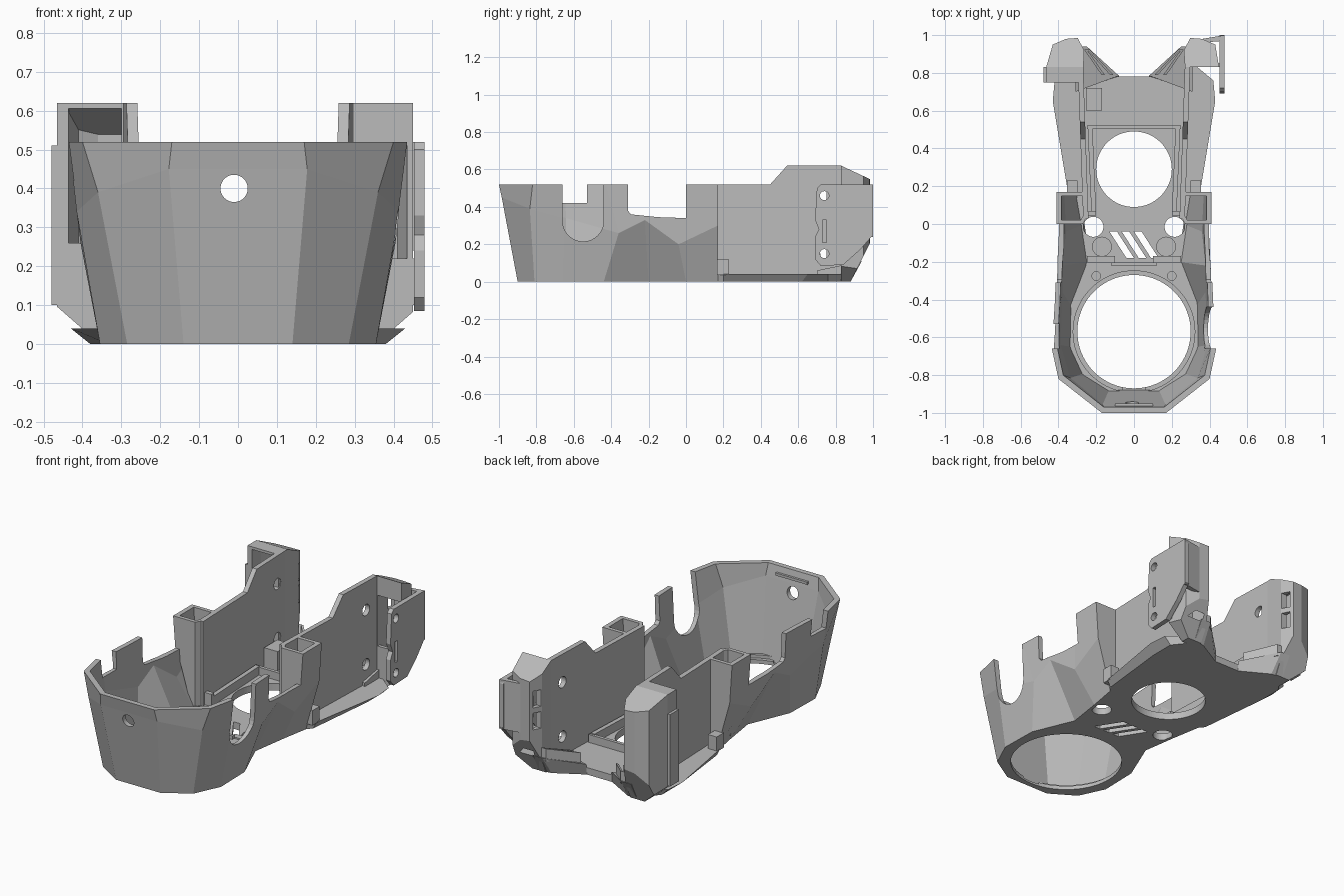
import bpy, bmesh, math
from mathutils import Vector

cube = bpy.data.objects.get("Cube")
if cube:
    bpy.data.objects.remove(cube, do_unlink=True)

GREY = (0.5, 0.5, 0.5, 1)
mat = bpy.data.materials.new("light_grey_plastic")
mat.use_nodes = True
mat.diffuse_color = GREY
mat.node_tree.nodes["Principled BSDF"].inputs["Base Color"].default_value = GREY


def loft(name, rings):
    """Closed solid through rings of equal point count."""
    bm = bmesh.new()
    loops = [[bm.verts.new(p) for p in r] for r in rings]
    n = len(loops[0])
    for a, b in zip(loops, loops[1:]):
        for i in range(n):
            j = (i + 1) % n
            bm.faces.new((a[i], a[j], b[j], b[i]))
    bm.faces.new(loops[0])
    bm.faces.new(loops[-1])
    bmesh.ops.recalc_face_normals(bm, faces=bm.faces)
    me = bpy.data.meshes.new(name)
    bm.to_mesh(me)
    bm.free()
    me.materials.append(mat)
    ob = bpy.data.objects.new(name, me)
    bpy.context.collection.objects.link(ob)
    return ob


def prism(name, pts, axis, lo, hi):
    """Extrude a 2D profile along x, y or z."""
    put = {"x": lambda p, t: (t, p[0], p[1]),
           "y": lambda p, t: (p[0], t, p[1]),
           "z": lambda p, t: (p[0], p[1], t)}[axis]
    return loft(name, [[put(p, t) for p in pts] for t in (lo, hi)])


def box(name, x, y, z):
    return prism(name, [(x[0], y[0]), (x[1], y[0]), (x[1], y[1]), (x[0], y[1])], "z", *z)


def disc(a, b, r, n=48):
    return [(a + r * math.cos(2 * math.pi * i / n), b + r * math.sin(2 * math.pi * i / n))
            for i in range(n)]


def cut(ob, cutters):
    """Subtract the cutters, bake the result and drop the cutters."""
    for c in cutters:
        c.hide_render = True
        m = ob.modifiers.new("cut", "BOOLEAN")
        m.operation, m.solver, m.object = "DIFFERENCE", "EXACT", c
    bpy.context.view_layer.update()
    dg = bpy.context.evaluated_depsgraph_get()
    me = bpy.data.meshes.new_from_object(ob.evaluated_get(dg))
    ob.modifiers.clear()
    ob.data = me
    for c in cutters:
        bpy.data.objects.remove(c, do_unlink=True)


def trim(ob, point, normal):
    """Slice off the part of a solid in front of a plane."""
    bm = bmesh.new()
    bm.from_mesh(ob.data)
    geom = bm.verts[:] + bm.edges[:] + bm.faces[:]
    bmesh.ops.bisect_plane(bm, geom=geom, plane_co=Vector(point),
                           plane_no=Vector(normal), clear_outer=True)
    bmesh.ops.holes_fill(bm, edges=[e for e in bm.edges if e.is_boundary])
    bmesh.ops.recalc_face_normals(bm, faces=bm.faces)
    bm.to_mesh(ob.data)
    bm.free()


def flip(pts, s):
    return [(s * p[0], *p[1:]) for p in pts]


# Faceted front shell, given as half outlines from the rear to the front
low = [(.31, .17), (.28, 0), (.25, -.2), (.35, -.44), (.355, -.66), (.285, -.81), (.14, -.9)]
mid = [(.395, .17, .3), (.385, -.04, .2), (.405, -.22, .33), (.405, -.36, .26),
       (.415, -.65, .34), (.36, -.835, .39), (.178, -.985, .45)]
top = [(.41, .17), (.41, 0), (.41, -.2), (.42, -.43), (.435, -.66), (.40, -.82), (.17, -1)]


def shell_ring(half):
    outer = half + flip(half, -1)[::-1]
    inner = [(x * .935, y if y > -.5 else -.5 + (y + .5) * .94, z) for x, y, z in outer]
    return outer + inner[::-1]


shell = loft("front_shell", [shell_ring([(*p, 0) for p in low]), shell_ring(mid),
                             shell_ring([(*p, .52) for p in top])])
arc = [(-.55 + .11 * math.cos(a), .325 + .11 * math.sin(a))
       for a in [math.pi * (1 + i / 16) for i in range(17)]]
dip = [(-.31, .6), (-.31, .38), (-.295, .36), (-.15, .345), (0, .34), (0, .6)]
cut(shell, [
    prism("side_u_notch", [(-.66, .6)] + arc + [(-.44, .6)], "x", .2, .6),
    prism("side_step_notch", [(-.66, .6), (-.66, .42), (-.53, .42), (-.53, .6)], "x", -.6, -.2),
    prism("left_dip", dip, "x", .2, .6),
    prism("right_dip", dip, "x", -.6, -.2),
    prism("front_hole", disc(-.01, .4, .035), "y", -1.2, -.8),
])
box("front_inner_rail", (-.1, .1), (-.975, -.95), (.47, .485))

# Floor plate with a flared rear ledge
rear_low = [(.08, .78), (.30, .86), (.38, .76), (.38, .62), (.335, .2)]
rear_top = [(.08, .78), (.30, .86), (.42, .76), (.43, .65), (.355, .2)]


def floor_ring(rear, z):
    half = rear + low
    return [(x, y, z) for x, y in half + flip(half, -1)[::-1]]


floor = loft("floor_plate", [floor_ring(rear_low, 0), floor_ring(rear_top, .04)])
holes = [prism("fan_hole", disc(0, -.57, .3, 80), "z", -.1, .2),
         prism("fan_step", disc(0, -.57, .322, 80), "z", .022, .2),
         prism("rear_hole", disc(0, .29, .2, 80), "z", -.1, .2),
         box("front_drain", (-.06, .06), (-.885, -.865), (.012, .2))]
for s in (-1, 1):
    holes.append(prism("bolt_hole", disc(s * .215, -.015, .053), "z", -.1, .2))
    holes.append(prism("bolt_seat", disc(s * .17, -.12, .05), "z", .025, .2))
    holes.append(prism("small_seat", disc(s * .2, -.275, .023, 24), "z", .025, .2))
for i in (-1, 0, 1):
    x = i * .065
    holes.append(prism("vent", [(x - .065, -.04), (x - .025, -.04), (x + .065, -.18),
                                (x + .025, -.18)], "z", -.1, .2))
cut(floor, holes)

# Low ribs on the floor
box("middle_rib", (-.12, .12), (-.222, -.205), (.03, .06))
box("rear_cross_bar", (-.25, .25), (.503, .522), (.03, .085))
box("switch_block", (-.255, -.17), (.6, .72), (.03, .15))

wall_profile = [(.03, .03), (.03, .52), (.45, .52), (.54, .62), (.83, .62),
                (.92, .578), (.92, .1), (.88, .03)]

for s, side in ((1, "left"), (-1, "right")):
    # Long inner side wall, slightly splayed to the rear
    wall = loft(side + "_inner_wall", [[(s * (.24 + .035 * y + t), y, z) for y, z in wall_profile]
                                       for t in (0, .028)])
    lo, hi = sorted((s * .2, s * .305))
    cut(wall, [prism("screw_hole", disc(.735, z, .032, 24), "x", lo, hi) for z in (.46, .15)])

    # Hollow post where the shell meets the wall
    for part, y, x in (("front", 0, .272), ("rear", .148, .25)):
        prism(f"{side}_post_{part}", flip([(x, .03), (.295, .03), (.375, .3), (.4, .52),
                                           (x, .52)], s), "y", y, y + .022)
    prism(side + "_post_corner", flip([(.272, 0), (.295, 0), (.265, .05), (.242, .05)], s),
          "z", .03, .52)
    box(side + "_post_gusset", sorted((s * .3, s * .355)), (.165, .23), (.035, .12))

    # Rails beside the rear hole
    loft(side + "_rail", [[(s * x, y, z) for x, y in
                           ((.2, .05), (.225, .05), (.245, .51), (.22, .51))] for z in (.03, .09)])
    box(side + "_rail_foot", sorted((s * .2, s * .27)), (.045, .07), (.03, .11))
    box(side + "_boss_pad", sorted((s * .1, s * .25)), (-.205, -.17), (.035, .048))

    # Corner pod, hollow and open to the front, slotted on its inner rear edge
    front = .83 if s > 0 else .75
    plan = [(.27, front), (.264, .92), (.298, .985), (.36, .98), (.43, .95)]
    plan += [(.45, front)] if s > 0 else [(.465, .83), (.465, front)]
    pod = prism(side + "_corner_pod", flip(plan, s), "z", 0, .62)
    trim(pod, (0, .83, .62), (0, .07, .15))
    trim(pod, (0, .88, 0), (0, .2, -.1))
    trim(pod, (s * .39, 0, .03), (s * .07, 0, -.08))
    zr = (.1, .51) if s > 0 else (.26, .605)
    hollow = prism("pod_hollow", flip([(.3, .5), (.3, .95), (.36, .95), (.41, .925),
                                       (.435, .83), (.44, .5)], s), "z", *zr)
    trim(hollow, (0, .83, .595), (0, .07, .15))
    cut(pod, [hollow] + [box("slot", sorted((s * .2, s * .32)), (.925, .968), z)
                         for z in ((.27, .365), (.395, .49))])

    # Sloping wedge under the pod and its diagonal ribs
    loft(side + "_rear_wedge", [
        flip([(.08, .78, 0), (.24, .87, 0), (.31, .88, 0), (.31, .7, 0)], s),
        flip([(.08, .785, .06), (.25, .94, .11), (.31, .94, .11), (.31, .7, .06)], s)])
    for k in (0, .045):
        loft(side + "_wedge_rib", [flip([(.11 + k, .79, z), (.235 + k / 3, .925, z + .04),
                                         (.25 + k / 3, .925, z + .04), (.127 + k, .79, z)], s)
                                   for z in (.05, .12)])

# Outer skirt of the right pod
box("right_pod_skirt", (-.48, -.455), (.75, .83), (.1, .51))

# Mounting flange on the left pod, with its rear web
flange = prism("left_flange", [(.69, .12), (.69, .24), (.71, .28), (.69, .33), (.70, .5),
                               (.72, .52), (.99, .52), (1, .5), (1, .25), (.93, .17),
                               (.84, .09), (.72, .085)], "x", .452, .48)
cut(flange, [prism("flange_hole", disc(.74, z, .024, 24), "x", .4, .55) for z in (.46, .15)]
    + [box("flange_slot", (.4, .55), (.73, .752), (.21, .33))])
prism("left_flange_web", [(.36, .96), (.36, .98), (.48, 1), (.48, .97)], "z", .24, .52)
box("left_flange_brace", (.28, .46), (.83, .85), (.1, .22))
